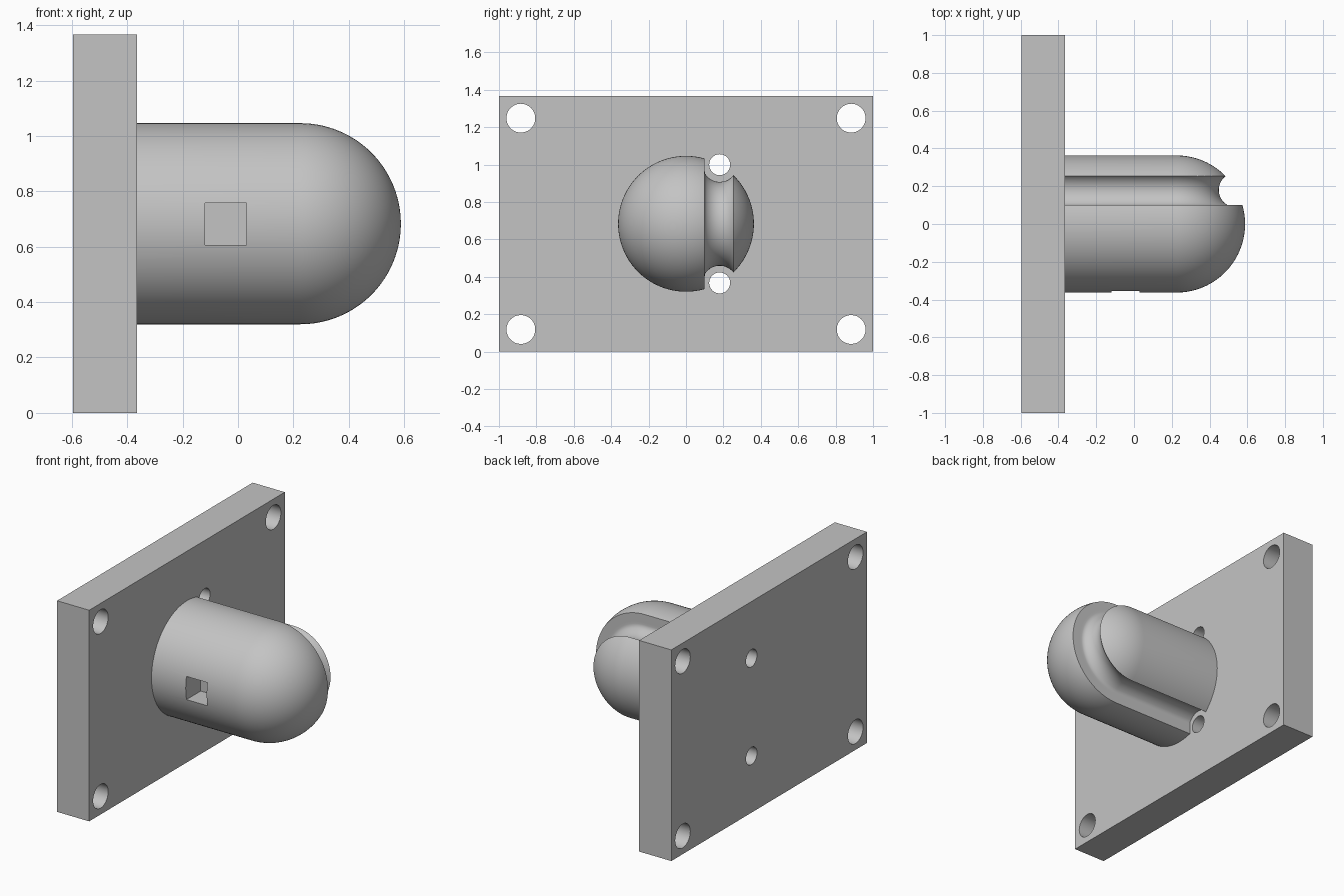
import bpy
import bmesh
from math import pi, sin, cos

if "Cube" in bpy.data.objects:
    bpy.data.objects.remove(bpy.data.objects["Cube"], do_unlink=True)

MID_Z = 0.683              # height of the dome axis
DOME_R = 0.363
DOME_X = 0.225             # centre of the rounded end
BACK, FACE = -0.595, -0.365
GROOVE_Y, GROOVE_R, LOOP_R = 0.18, 0.092, 0.316

grey = bpy.data.materials.new("light_grey")
grey.use_nodes = True
colour = (0.55, 0.55, 0.55, 1)
grey.diffuse_color = colour
grey.node_tree.nodes["Principled BSDF"].inputs["Base Color"].default_value = colour


def loft(name, rings):
    """Closed solid through a row of equal rings of points."""
    bm = bmesh.new()
    rows = [[bm.verts.new(p) for p in ring] for ring in rings]
    n = len(rows[0])
    for a, b in zip(rows, rows[1:]):
        for i in range(n):
            j = (i + 1) % n
            bm.faces.new((a[i], a[j], b[j], b[i]))
    bm.faces.new(rows[0][::-1])
    bm.faces.new(rows[-1])
    bmesh.ops.remove_doubles(bm, verts=bm.verts, dist=1e-5)
    bmesh.ops.recalc_face_normals(bm, faces=bm.faces)
    mesh = bpy.data.meshes.new(name)
    bm.to_mesh(mesh)
    bm.free()
    obj = bpy.data.objects.new(name, mesh)
    bpy.context.collection.objects.link(obj)
    mesh.materials.append(grey)
    return obj


def circle(x, y, z, r, n):
    return [(x, y + r * cos(2 * pi * i / n), z + r * sin(2 * pi * i / n))
            for i in range(n)]


def rod(name, y, z, r, x0, x1):
    return loft(name, [circle(x, y, z, r, 48) for x in (x0, x1)])


def box(name, x0, x1, y0, y1, z0, z1):
    return loft(name, [[(x, y0, z0), (x, y1, z0), (x, y1, z1), (x, y0, z1)]
                       for x in (x0, x1)])


def combine(target, other, operation):
    """Apply a boolean and discard the helper."""
    other.hide_render = True
    mod = target.modifiers.new("combine", "BOOLEAN")
    mod.operation, mod.solver, mod.object = operation, "EXACT", other
    bpy.context.view_layer.objects.active = target
    bpy.ops.object.modifier_apply(modifier=mod.name)
    bpy.data.objects.remove(other, do_unlink=True)


# Round-ended post, rooted inside the plate
steps = 28
rings = [circle(FACE - 0.08, 0, MID_Z, DOME_R, 96)]
for i in range(steps + 1):
    t = pi / 2 * i / steps
    radius = max(DOME_R * cos(t), 0.001)
    rings.append(circle(DOME_X + DOME_R * sin(t), 0, MID_Z, radius, 96))
post = loft("round_post", rings)


# Rope groove: round section, flat on the inner side, looping over the end
def groove_ring(x, t):
    ring = []
    for i in range(40):
        a = 2 * pi * (i + 0.5) / 40
        rho = LOOP_R + GROOVE_R * cos(a)
        y = max(0.1, GROOVE_Y + GROOVE_R * sin(a))
        ring.append((x + rho * sin(t), y, MID_Z + rho * cos(t)))
    return ring


loop = [groove_ring(DOME_X, pi * i / 56) for i in range(57)]
groove = loft("groove_cutter",
              [groove_ring(-0.6, 0)] + loop + [groove_ring(-0.6, pi)])
combine(post, groove, "DIFFERENCE")

# Square pocket in the front of the post
combine(post, box("pocket_cutter", -0.12, 0.03, -0.6, -0.21, 0.607, 0.757),
        "DIFFERENCE")

# Mounting plate joined with the post
mount = box("mounting_plate", BACK, FACE, -1, 1, 0, 2 * MID_Z)
combine(mount, post, "UNION")

# Screw holes in the corners and rope holes at the groove ends
for side in (-1, 1):
    for y in (-0.883, 0.883):
        combine(mount, rod("screw_cutter", y, MID_Z + side * 0.565, 0.077,
                           BACK - 0.1, FACE + 0.05), "DIFFERENCE")
    combine(mount, rod("rope_cutter", GROOVE_Y, MID_Z + side * LOOP_R, 0.056,
                       BACK - 0.1, FACE + 0.05), "DIFFERENCE")

bpy.ops.object.select_all(action="DESELECT")
mount.select_set(True)
bpy.context.view_layer.objects.active = mount
bpy.ops.object.shade_smooth_by_angle(angle=pi / 6)
